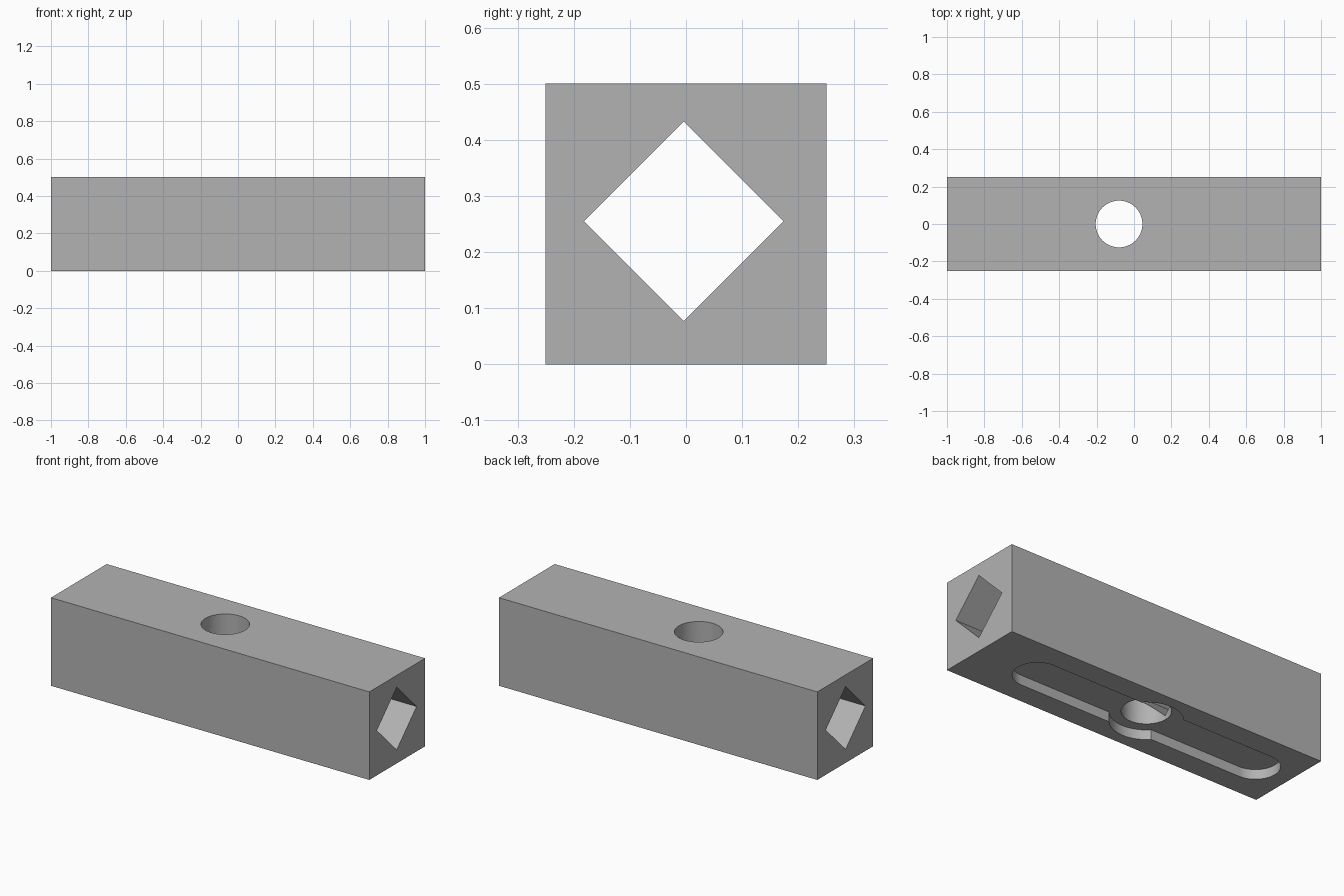
import bpy, bmesh, math
from mathutils import Matrix, Vector

cube = bpy.data.objects.get("Cube")
if cube:
    bpy.data.objects.remove(cube, do_unlink=True)

LENGTH, SIDE = 2.0, 0.5
HOLE_X, HOLE_R = -0.08, 0.125
SLOT_HALF, BOSS_R, DEPTH = 0.705, 0.185, 0.055

grey = bpy.data.materials.new("plain grey")
grey.use_nodes = True
colour = (0.45, 0.45, 0.45, 1)
grey.diffuse_color = colour
grey.node_tree.nodes["Principled BSDF"].inputs["Base Color"].default_value = colour


def prism(name, outline, low, high, matrix=Matrix()):
    """Extrude a closed outline from low to high along local z."""
    bm = bmesh.new()
    face = bm.faces.new([bm.verts.new((x, y, low)) for x, y in outline])
    top = bmesh.ops.extrude_face_region(bm, geom=[face])["geom"]
    moved = [v for v in top if isinstance(v, bmesh.types.BMVert)]
    bmesh.ops.translate(bm, verts=moved, vec=Vector((0, 0, high - low)))
    bmesh.ops.recalc_face_normals(bm, faces=bm.faces)
    bm.transform(matrix)
    mesh = bpy.data.meshes.new(name)
    bm.to_mesh(mesh)
    bm.free()
    mesh.materials.append(grey)
    obj = bpy.data.objects.new(name, mesh)
    bpy.context.collection.objects.link(obj)
    return obj


def arc(cx, radius, start, end, steps):
    angles = [start + (end - start) * i / steps for i in range(steps + 1)]
    return [(cx + radius * math.cos(a), radius * math.sin(a)) for a in angles]


# Square bar
hx, hy = LENGTH / 2, SIDE / 2
bar = prism("square_bar", [(-hx, -hy), (hx, -hy), (hx, hy), (-hx, hy)], 0, SIDE)

# Round hole from top to bottom
round_hole = prism("round_hole_cutter", arc(HOLE_X, HOLE_R, 0, math.tau, 64)[:-1], -0.1, 0.6)

# Diamond bore along the length
along_x = Matrix.Translation((0, -0.004, 0.255)) @ Matrix.Rotation(math.pi / 2, 4, "Y")
bore = prism("diamond_bore_cutter", arc(0, 0.178, 0, math.tau, 4)[:-1], -1.1, 1.1, along_x)

# Shallow underside slot, widened around the hole
half = math.pi / 2
meet = math.asin(HOLE_R / BOSS_R)
slot_outline = (arc(HOLE_X + SLOT_HALF, HOLE_R, -half, half, 32)
                + arc(HOLE_X, BOSS_R, meet, math.pi - meet, 24)
                + arc(HOLE_X - SLOT_HALF, HOLE_R, half, 3 * half, 32)
                + arc(HOLE_X, BOSS_R, math.pi + meet, math.tau - meet, 24))
slot = prism("underside_slot_cutter", slot_outline, -0.1, DEPTH)

# Cut the bar
bpy.ops.object.select_all(action="DESELECT")
bpy.context.view_layer.objects.active = bar
bar.select_set(True)
for cutter in (slot, round_hole, bore):
    cutter.hide_render = True
    mod = bar.modifiers.new(cutter.name, "BOOLEAN")
    mod.operation = "DIFFERENCE"
    mod.solver = "EXACT"
    mod.object = cutter
    bpy.ops.object.modifier_apply(modifier=mod.name)
    bpy.data.objects.remove(cutter, do_unlink=True)

bpy.ops.object.shade_smooth_by_angle(angle=math.radians(30))
